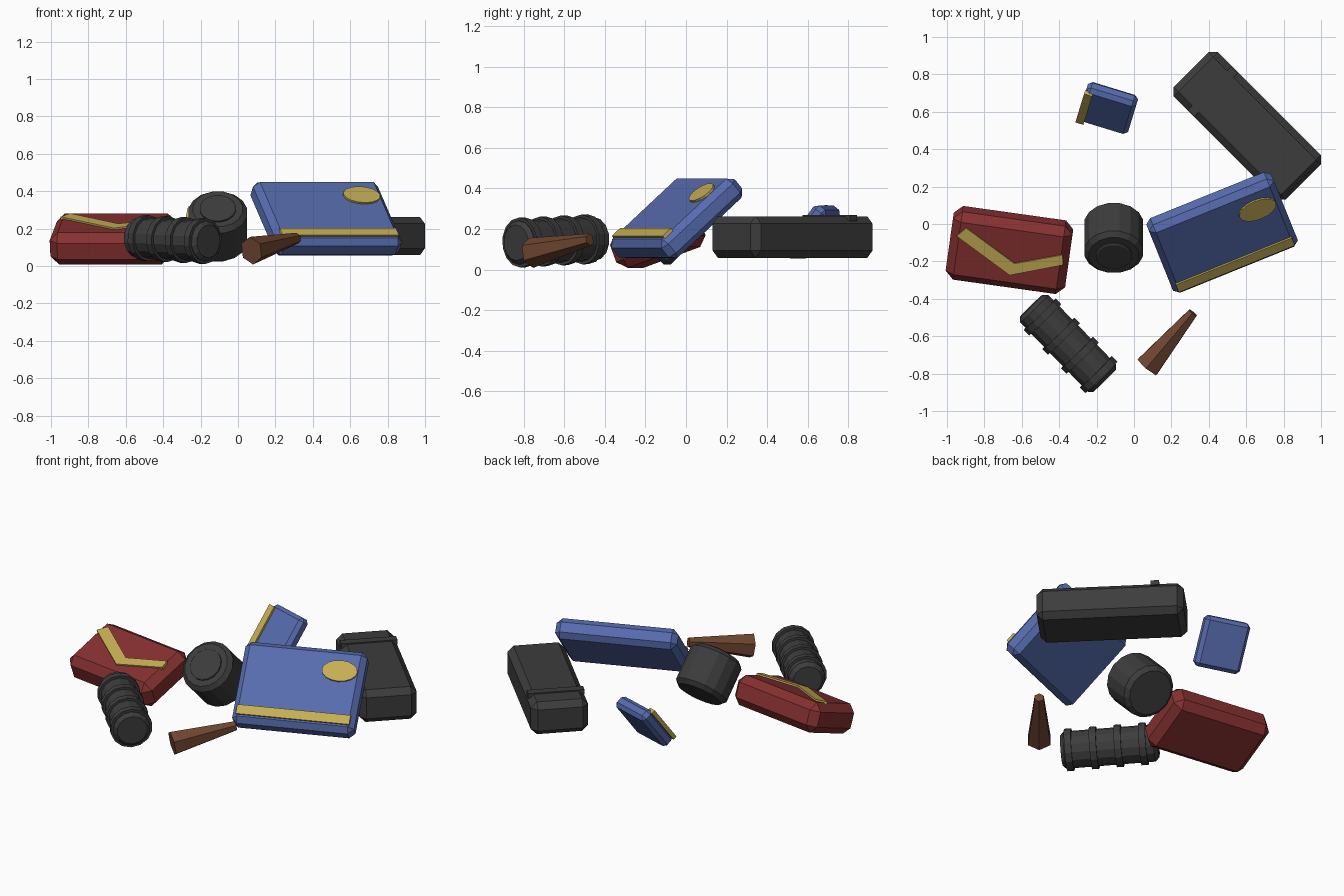
import bpy, bmesh, math
from mathutils import Matrix, Vector

if "Cube" in bpy.data.objects:
    bpy.data.objects.remove(bpy.data.objects["Cube"])


def material(name, rgb):
    m = bpy.data.materials.new(name)
    m.diffuse_color = (*rgb, 1)
    m.use_nodes = True
    m.node_tree.nodes["Principled BSDF"].inputs["Base Color"].default_value = m.diffuse_color
    return m


BLUE = material("blue", (0.095, 0.15, 0.43))
YELLOW = material("yellow", (0.56, 0.42, 0.09))
RED = material("red", (0.24, 0.03, 0.03))
DARK = material("dark_grey", (0.046, 0.046, 0.046))
BROWN = material("brown", (0.16, 0.06, 0.03))


def finish(name, bm, mat, frame):
    bmesh.ops.recalc_face_normals(bm, faces=bm.faces)
    me = bpy.data.meshes.new(name)
    bm.to_mesh(me)
    bm.free()
    me.materials.append(mat)
    ob = bpy.data.objects.new(name, me)
    ob.matrix_world = frame
    bpy.context.collection.objects.link(ob)
    return ob


def frame(center, yaw, tilt=0):
    """Local x runs along the part, y up its face, z out of its face."""
    return (Matrix.Translation(center) @ Matrix.Rotation(math.radians(yaw), 4, 'Z')
            @ Matrix.Rotation(math.radians(tilt), 4, 'X'))


def axis_frame(a, b):
    """Local z runs from a to b, starting at a."""
    a, b = Vector(a), Vector(b)
    return Matrix.Translation(a) @ (b - a).to_track_quat('Z', 'Y').to_matrix().to_4x4()


def box(name, size, mat, fr, at=(0, 0, 0), bevel=0):
    bm = bmesh.new()
    bmesh.ops.create_cube(bm, size=1, matrix=Matrix.Translation(at) @ Matrix.Diagonal((*size, 1)))
    if bevel:
        bmesh.ops.bevel(bm, geom=bm.edges[:], offset=bevel, segments=1,
                        profile=0.5, affect='EDGES')
    return finish(name, bm, mat, fr)


def plate(name, points, z0, thick, mat, fr):
    bm = bmesh.new()
    low = bm.faces.new([bm.verts.new((x, y, z0)) for x, y in points])
    out = bmesh.ops.extrude_face_region(bm, geom=[low], use_keep_orig=True)
    top = [v for v in out["geom"] if isinstance(v, bmesh.types.BMVert)]
    bmesh.ops.translate(bm, verts=top, vec=(0, 0, thick))
    return finish(name, bm, mat, fr)


def lathe(name, profile, sides, mat, fr):
    """Profile is a list of (radius, height) along local z, capped at both ends."""
    bm = bmesh.new()
    rings = []
    for r, z in profile:
        angles = [2 * math.pi * (i + 0.5) / sides for i in range(sides)]
        rings.append([bm.verts.new((r * math.cos(a), r * math.sin(a), z)) for a in angles])
    for lo, hi in zip(rings, rings[1:]):
        for i in range(sides):
            j = (i + 1) % sides
            bm.faces.new((lo[i], lo[j], hi[j], hi[i]))
    bm.faces.new(rings[0])
    bm.faces.new(rings[-1])
    return finish(name, bm, mat, fr)


# Large blue panel with a hem stripe and an oval badge
f = frame((0.471, -0.045, 0.2525), 22, 41)
box("large_panel", (0.72, 0.517, 0.124), BLUE, f, bevel=0.032)
box("large_panel_stripe", (0.67, 0.058, 0.03), YELLOW, f, at=(0, -0.187, 0.058))
oval = [(0.222 + 0.105 * math.cos(i * math.pi / 8), 0.114 + 0.066 * math.sin(i * math.pi / 8))
        for i in range(16)]
plate("oval_badge", oval, 0.055, 0.018, YELLOW, f)

# Small blue panel with an edge stripe
f = frame((-0.139, 0.62, 0.185), -17, 53)
box("small_panel", (0.28, 0.3, 0.08), BLUE, f, bevel=0.022)
box("small_panel_stripe", (0.045, 0.265, 0.025), YELLOW, f, at=(-0.122, -0.005, 0.04))

# Red block with a bent stripe
f = frame((-0.666, -0.139, 0.145), -8, 20)
box("red_block", (0.645, 0.39, 0.181), RED, f, bevel=0.045)
bent = [(-0.29, 0.072), (0.02, -0.106), (0.295, -0.006),
        (0.285, 0.05), (0.037, -0.037), (-0.245, 0.125)]
plate("bent_stripe", bent, 0.08, 0.02, YELLOW, f)

# Long dark block with a thin band
f = frame((0.605, 0.525, 0.16), -45)
box("long_block", (0.85, 0.335, 0.205), DARK, f, bevel=0.036)
box("long_block_band", (0.05, 0.33, 0.03), DARK, f, at=(-0.26, 0, 0.095))

# Short drum with a raised front disc
f = frame((-0.108, -0.075, 0.212), 0, 45)
lathe("drum", [(0.135, -0.132), (0.16, -0.107), (0.16, 0.105), (0.135, 0.13)], 16, DARK, f)
lathe("drum_front_disc", [(0.098, 0.12), (0.098, 0.138), (0.09, 0.143)], 16, DARK, f)

# Ribbed tube
length, ribs = 0.56, (0.085, 0.228, 0.371, 0.515)
f = axis_frame((-0.549, -0.437, 0.152), (-0.157, -0.838, 0.132))
profile = [(0.085, 0), (0.108, 0.022)]
for s in ribs:
    profile += [(0.108, s - 0.02), (0.123, s - 0.02), (0.123, s + 0.02), (0.108, s + 0.02)]
profile += [(0.108, length - 0.02), (0.088, length)]
lathe("ribbed_tube", profile, 14, DARK, f)

# Brown tapered peg
a, b = Vector((0.072, -0.763, 0.082)), Vector((0.315, -0.474, 0.148))
lathe("tapered_peg", [(0.075, 0), (0.03, (b - a).length)], 6, BROWN, axis_frame(a, b))
